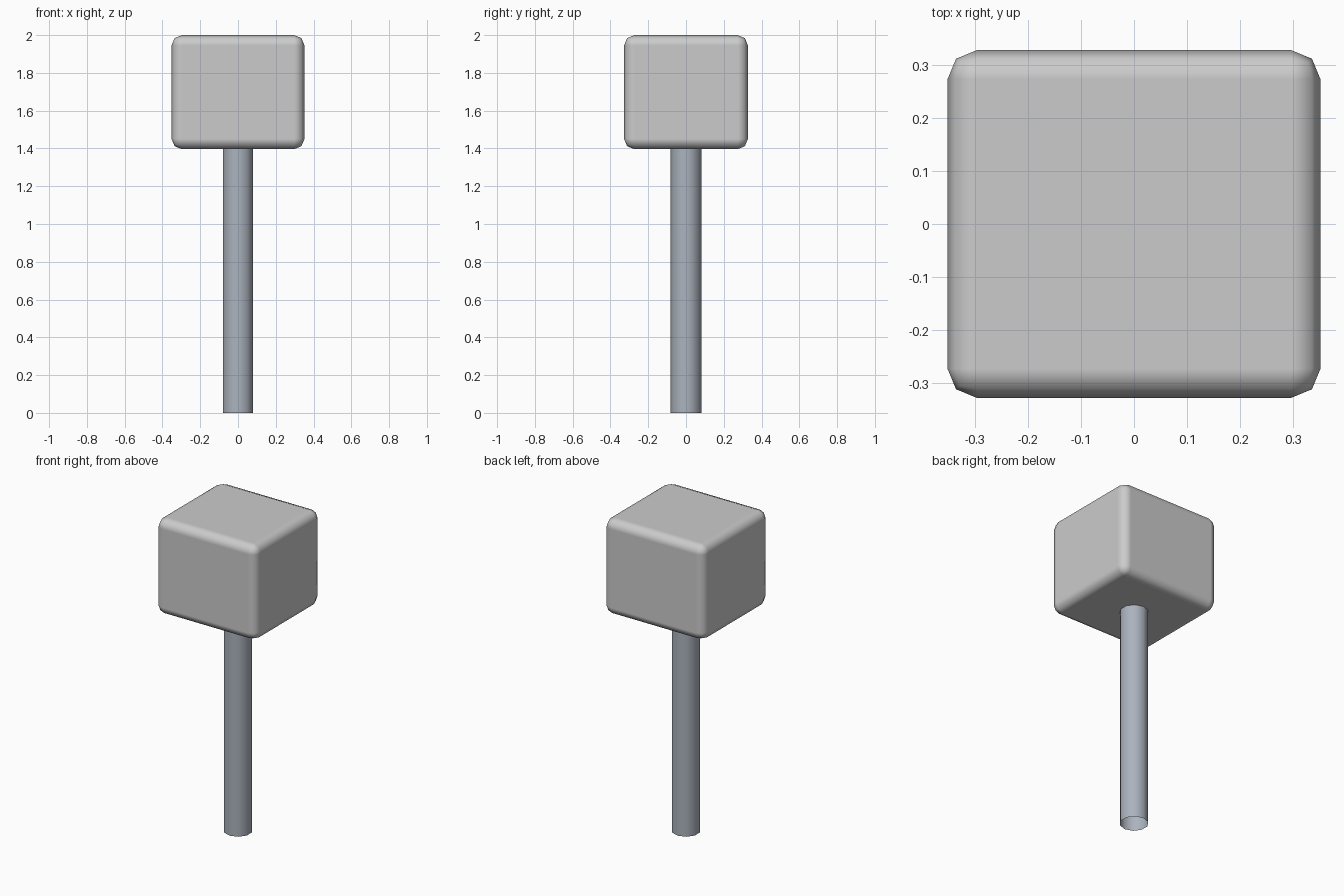
import bpy
import math

if "Cube" in bpy.data.objects:
    bpy.data.objects.remove(bpy.data.objects["Cube"])


def shade(obj, degrees):
    bpy.ops.object.select_all(action='DESELECT')
    obj.select_set(True)
    bpy.context.view_layer.objects.active = obj
    bpy.ops.object.shade_smooth_by_angle(angle=math.radians(degrees))


# Mallet head: block with two-segment rounded edges
bpy.ops.mesh.primitive_cube_add(size=1, location=(0, 0, 1.698))
head = bpy.context.object
head.name = "mallet_head"
head.scale = (0.704, 0.656, 0.604)
bpy.ops.object.transform_apply(location=False, rotation=False, scale=True)
bevel = head.modifiers.new("rounded_edges", 'BEVEL')
bevel.width = 0.055
bevel.segments = 2
bevel.harden_normals = True
shade(head, 180)

# Handle: ten-sided open tube running up into the head
top = 1.42
bpy.ops.mesh.primitive_cylinder_add(vertices=10, radius=0.083, depth=top,
                                    end_fill_type='NOTHING',
                                    location=(0, 0, top / 2))
handle = bpy.context.object
handle.name = "handle"
shade(handle, 50)
mat = bpy.data.materials.new("handle_grey")
mat.diffuse_color = (0.41, 0.45, 0.51, 1)
mat.use_nodes = True
mat.node_tree.nodes["Principled BSDF"].inputs["Base Color"].default_value = mat.diffuse_color
handle.data.materials.append(mat)
